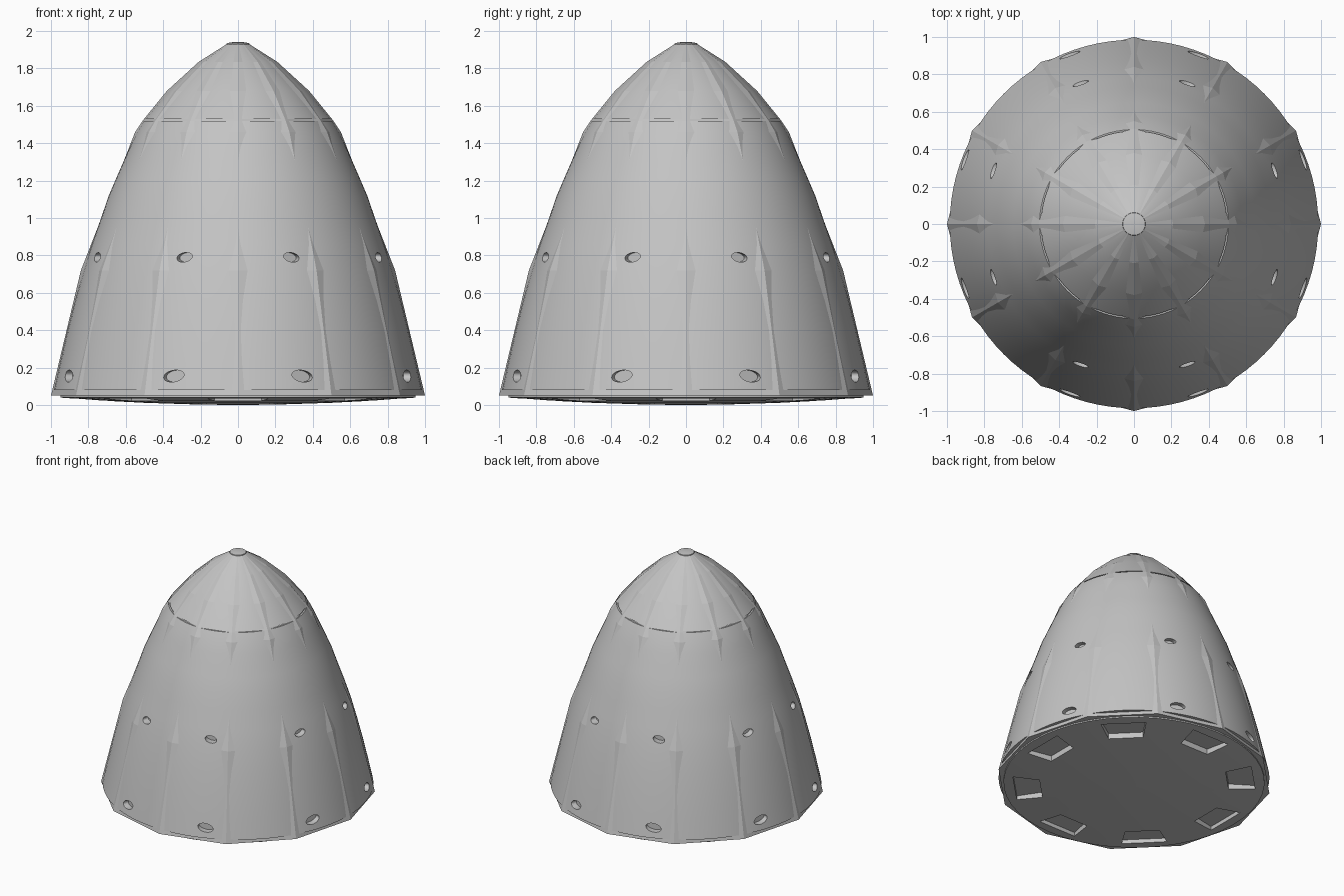
import bpy, bmesh, math
from mathutils import Matrix

if "Cube" in bpy.data.objects:
    bpy.data.objects.remove(bpy.data.objects["Cube"])

grey = bpy.data.materials.new("hull grey")
grey.diffuse_color = (0.55, 0.55, 0.55, 1)
grey.use_nodes = True
grey.node_tree.nodes["Principled BSDF"].inputs["Base Color"].default_value = grey.diffuse_color


def finish(bm, name, smooth=False):
    bmesh.ops.recalc_face_normals(bm, faces=bm.faces)
    me = bpy.data.meshes.new(name)
    bm.to_mesh(me)
    bm.free()
    ob = bpy.data.objects.new(name, me)
    bpy.context.collection.objects.link(ob)
    me.materials.append(grey)
    if smooth:
        shade(ob)
    return ob


def select(ob):
    bpy.ops.object.select_all(action='DESELECT')
    ob.select_set(True)
    bpy.context.view_layer.objects.active = ob


def shade(ob):
    select(ob)
    bpy.ops.object.shade_smooth_by_angle(angle=math.radians(25))


def lathe(name, profile, sides):
    """Closed solid of revolution, capped at both ends."""
    bm = bmesh.new()
    rings = [[bm.verts.new((r * math.cos(2 * math.pi * i / sides),
                            r * math.sin(2 * math.pi * i / sides), z))
              for i in range(sides)] for r, z in profile]
    for a, b in zip(rings, rings[1:]):
        for i in range(sides):
            j = (i + 1) % sides
            bm.faces.new((a[i], a[j], b[j], b[i]))
    bm.faces.new(rings[0])
    bm.faces.new(rings[-1])
    return finish(bm, name, sides > 12)


# Twelve-sided frame whose corners poke through the round skin
hull_frame = lathe("hull_frame", [(1, .05), (.84, .72), (.55, 1.46), (.51, 1.52)], 12)
hull_skin = lathe("hull_skin", [(.985, .08), (.952, .23), (.913, .4), (.872, .56),
                                (.828, .72), (.782, .86), (.732, 1.0), (.691, 1.12),
                                (.648, 1.22), (.613, 1.3), (.578, 1.38), (.54, 1.46),
                                (.505, 1.52)], 96)

# Nose: faceted cone with a round inner cone, and a small flat tip
lathe("nose_frame", [(.51, 1.52), (.38, 1.68), (.21, 1.835), (.06, 1.93)], 12)
lathe("nose_skin", [(.497, 1.53), (.371, 1.68), (.205, 1.835), (.059, 1.93)], 96)
lathe("nose_tip", [(.062, 1.925), (.06, 1.935), (.03, 1.94)], 32)

# Shallow domed heat shield
heat_shield = lathe("heat_shield", [(.95, .09), (.95, .04), (.75, .025), (.5, .012),
                                    (.25, .004), (.02, 0)], 48)

# Cutter: oval thruster ports in pairs around each axis, and base slots
bm = bmesh.new()
for axis in range(4):
    for s in (-1, 1):
        turn = Matrix.Rotation(math.radians(axis * 90 + s * 20.8), 4, 'Z')
        for r, z, w, h in ((.80, .79, .088, .05), (.966, .155, .116, .062)):
            m = (turn @ Matrix.Translation((r + .02, 0, z))
                 @ Matrix.Rotation(math.radians(-8 * s), 4, 'X')
                 @ Matrix.Rotation(math.pi / 2, 4, 'Y')
                 @ Matrix.Diagonal((h / 2, w / 2, 1, 1)))
            bmesh.ops.create_cone(bm, cap_ends=True, segments=32, radius1=1,
                                  radius2=1, depth=.12, matrix=m)
for k in range(8):
    verts = bmesh.ops.create_cube(bm, size=2)["verts"]
    for v in verts:
        outer = v.co.x > 0
        v.co.x = .87 if outer else .68
        v.co.y *= .165 if outer else .125
        v.co.z = .065 if v.co.z > 0 else -.1
    bmesh.ops.rotate(bm, verts=verts, matrix=Matrix.Rotation(k * math.pi / 4, 3, 'Z'))
cutter = finish(bm, "port_and_slot_cutter")
cutter.hide_render = True

for ob in (hull_frame, hull_skin, heat_shield):
    mod = ob.modifiers.new("cut", 'BOOLEAN')
    mod.operation = 'DIFFERENCE'
    mod.solver = 'EXACT'
    mod.object = cutter
    select(ob)
    # run the cut before any smoothing modifier, then bake it in
    bpy.ops.object.modifier_move_to_index(modifier=mod.name, index=0)
    bpy.ops.object.modifier_apply(modifier=mod.name)
    if ob is not hull_frame:
        shade(ob)
bpy.data.objects.remove(cutter)
